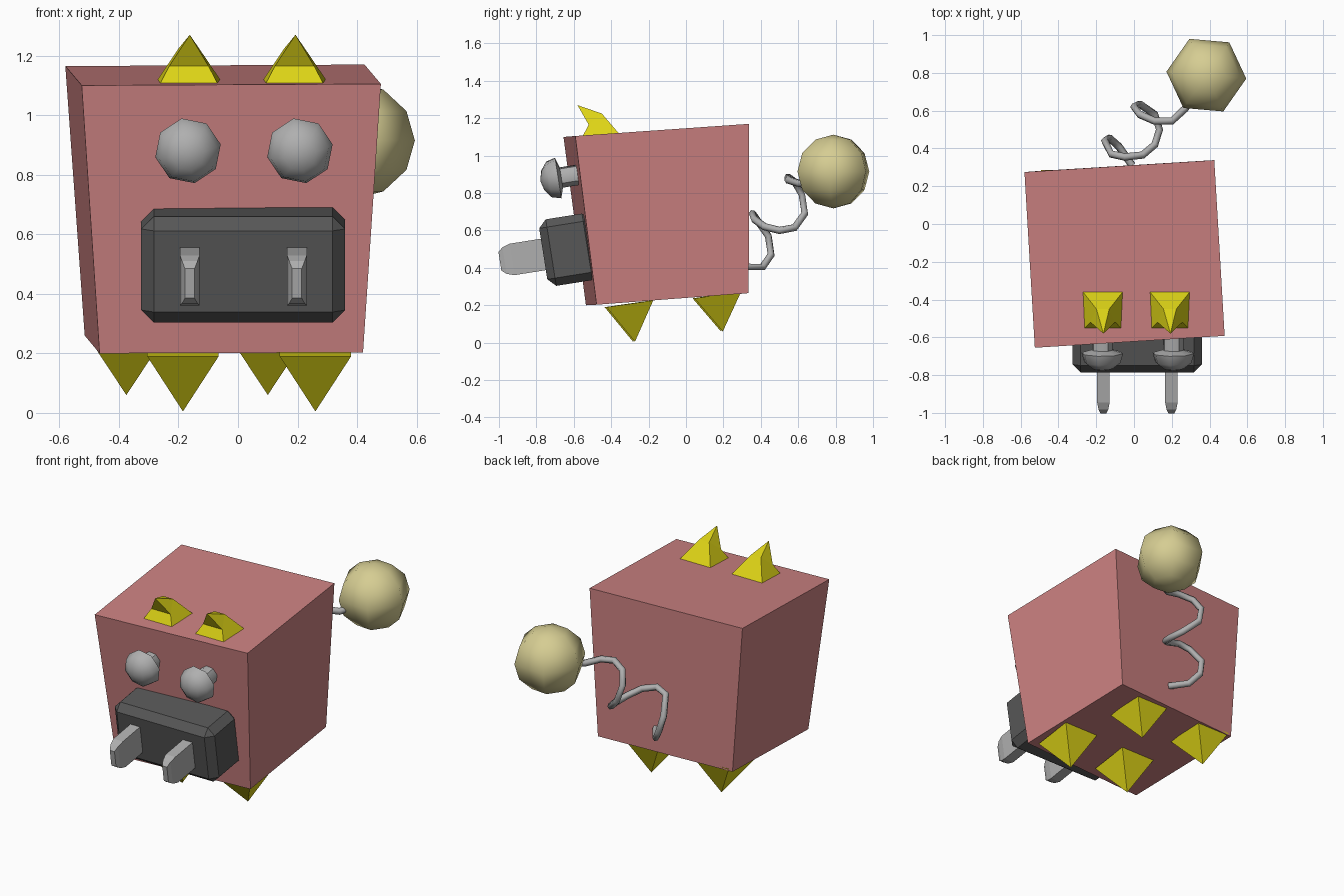
import bpy, bmesh, math
from mathutils import Matrix, Vector

if "Cube" in bpy.data.objects:
    bpy.data.objects.remove(bpy.data.objects["Cube"])


def material(name, rgb):
    m = bpy.data.materials.new(name)
    m.diffuse_color = (*rgb, 1)
    m.use_nodes = True
    m.node_tree.nodes["Principled BSDF"].inputs["Base Color"].default_value = m.diffuse_color
    return m


PINK = material("dusty pink", (0.60, 0.22, 0.22))
YELLOW = material("yellow", (0.72, 0.65, 0.008))
GREY = material("light grey", (0.43, 0.43, 0.43))
DARK = material("dark grey", (0.095, 0.095, 0.095))
CREAM = material("cream", (0.67, 0.61, 0.29))

TILT = Matrix.Rotation(math.radians(9), 4, 'X')  # face parts lean downwards


def finish(name, bm, mat, smooth=None, matrix=None):
    """Turn a bmesh into an object; smooth is the sharp-edge angle in degrees."""
    bmesh.ops.remove_doubles(bm, verts=bm.verts, dist=1e-5)
    bmesh.ops.recalc_face_normals(bm, faces=bm.faces)
    me = bpy.data.meshes.new(name)
    bm.to_mesh(me)
    bm.free()
    me.materials.append(mat)
    if smooth:
        me.shade_smooth()
        me.set_sharp_from_angle(angle=math.radians(smooth))
    ob = bpy.data.objects.new(name, me)
    if matrix:
        ob.matrix_world = matrix
    bpy.context.collection.objects.link(ob)
    return ob


def loft(name, rings, mat, smooth=None, matrix=None):
    """Skin a list of rings with equal point counts; a single point is an apex."""
    bm = bmesh.new()
    n = max(len(r) for r in rings)
    loops = []
    for r in rings:
        loops.append([bm.verts.new(p) for p in r] if len(r) == n
                     else [bm.verts.new(r[0])] * n)
    for a, b in zip(loops, loops[1:]):
        for i in range(n):
            j = (i + 1) % n
            quad = list(dict.fromkeys((a[i], a[j], b[j], b[i])))
            if len(quad) > 2:
                bm.faces.new(quad)
    for end in (loops[0], loops[-1]):
        if len(set(end)) > 2:
            bm.faces.new(end)
    return finish(name, bm, mat, smooth, matrix)


# Body: slightly skewed box, narrower at the bottom
loft("body", [
    [(-0.465, -0.535, 0.20), (0.42, -0.478, 0.203),
     (0.37, 0.335, 0.265), (-0.515, 0.28, 0.26)],
    [(-0.525, -0.655, 1.10), (0.48, -0.592, 1.105),
     (0.425, 0.338, 1.17), (-0.58, 0.275, 1.165)]], PINK)

# Snout: chamfered block pushed into the face
bm = bmesh.new()
bmesh.ops.create_cube(bm, size=1)
bmesh.ops.scale(bm, vec=(0.685, 0.28, 0.36), verts=bm.verts)
bmesh.ops.bevel(bm, geom=bm.edges[:], offset=0.042, segments=1,
                affect='EDGES', clamp_overlap=True)
finish("snout", bm, DARK, matrix=Matrix.Translation((0.0175, -0.625, 0.497)) @ TILT)


def tooth_ring(w, d, h):
    return [(-w, -d, -h), (w, -d, -h), (w, -d, h), (-w, -d, h)]


def eye_ring(r, d):
    if r == 0:
        return [(0, -d, 0)]
    return [(r * math.cos(math.tau * (i + 0.25) / 8), -d,
             r * math.sin(math.tau * (i + 0.25) / 8)) for i in range(8)]


def rect(cx, w0, y0, z0, w1, y1, z1):
    """Four points: front pair (half width, y, z) then back pair."""
    return [(cx - w0, y0, z0), (cx + w0, y0, z0),
            (cx + w1, y1, z1), (cx - w1, y1, z1)]


for side, tooth_x, eye_x, horn_x in (("left", -0.162, -0.168, -0.165),
                                     ("right", 0.198, 0.208, 0.19)):
    # Teeth: flat pegs with tapered tips
    loft(side + "_tooth",
         [tooth_ring(0.033, 0, 0.085), tooth_ring(0.033, 0.185, 0.085),
          tooth_ring(0.026, 0.225, 0.072), tooth_ring(0.016, 0.25, 0.05)],
         GREY, matrix=Matrix.Translation((tooth_x, -0.748, 0.474)) @ TILT)

    # Eyes: domed studs on short stems
    loft(side + "_eye",
         [eye_ring(0.056, -0.02), eye_ring(0.056, 0.108), eye_ring(0.112, 0.125),
          eye_ring(0.098, 0.175), eye_ring(0.055, 0.208), eye_ring(0, 0.222)],
         GREY, 45, Matrix.Translation((eye_x, -0.56, 0.90)) @ TILT)

    # Horns: hooked forwards
    loft(side + "_horn",
         [rect(horn_x, 0.10, -0.555, 1.10, 0.105, -0.36, 1.12),
          rect(horn_x, 0.066, -0.52, 1.165, 0.034, -0.45, 1.225),
          [(horn_x + 0.003, -0.58, 1.27)]], YELLOW)

# Feet: upside-down pyramids
for name, x, y, z, w, drop in (("front_left_foot", -0.185, -0.31, 0.208, 0.12, 0.203),
                               ("front_right_foot", 0.26, -0.30, 0.208, 0.12, 0.203),
                               ("back_left_foot", -0.375, 0.16, 0.255, 0.117, 0.195),
                               ("back_right_foot", 0.10, 0.17, 0.255, 0.117, 0.195)):
    loft(name, [rect(x, w, y - 0.125, z - 0.018, w, y + 0.125, z + 0.018),
                [(x, y + 0.027, z - drop)]], YELLOW)

# Tail spring: swept round wire
path = [(-0.01, 0.31, 0.405), (-0.08, 0.41, 0.405), (-0.13, 0.455, 0.47),
        (-0.155, 0.44, 0.57), (-0.12, 0.37, 0.67), (-0.05, 0.355, 0.69),
        (0.045, 0.365, 0.66), (0.11, 0.42, 0.62), (0.135, 0.50, 0.60),
        (0.11, 0.58, 0.615), (0.03, 0.635, 0.69), (0.0, 0.62, 0.79),
        (0.03, 0.58, 0.86), (0.11, 0.545, 0.885), (0.20, 0.545, 0.87),
        (0.27, 0.61, 0.85), (0.34, 0.72, 0.88)]
curve = bpy.data.curves.new("tail_spring", 'CURVE')
curve.dimensions = '3D'
curve.bevel_depth = 0.02
curve.bevel_resolution = 1
curve.use_fill_caps = True
spline = curve.splines.new('POLY')
spline.points.add(len(path) - 1)
for point, co in zip(spline.points, path):
    point.co = (*co, 1)
curve.materials.append(GREY)
bpy.context.collection.objects.link(bpy.data.objects.new("tail_spring", curve))

# Tail ball: coarse smooth sphere
bm = bmesh.new()
bmesh.ops.create_uvsphere(bm, u_segments=6, v_segments=6, radius=0.212)
finish("tail_ball", bm, CREAM, 180,
       Matrix.Translation((0.383, 0.788, 0.915))
       @ Matrix.Rotation(math.radians(25), 4, 'Z') @ Matrix.Diagonal((1, 1, 0.93, 1)))
